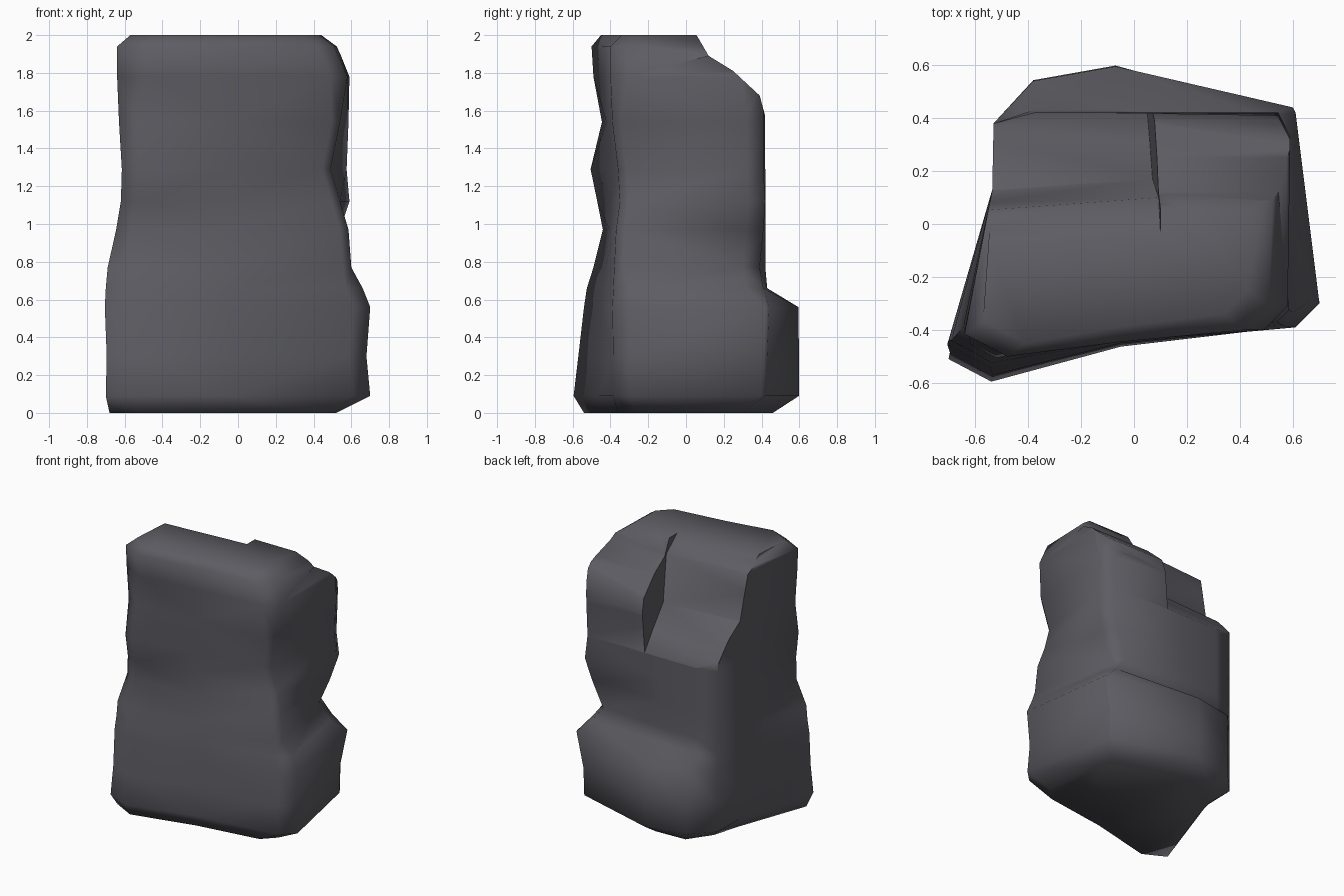
import bpy, bmesh, math

if "Cube" in bpy.data.objects:
    bpy.data.objects.remove(bpy.data.objects["Cube"])

stone = bpy.data.materials.new("dark grey stone")
stone.diffuse_color = (0.108, 0.108, 0.125, 1)
stone.use_nodes = True
stone.node_tree.nodes["Principled BSDF"].inputs["Base Color"].default_value = stone.diffuse_color


def make_object(name, bm):
    bmesh.ops.recalc_face_normals(bm, faces=bm.faces[:])
    mesh = bpy.data.meshes.new(name)
    bm.to_mesh(mesh)
    bm.free()
    obj = bpy.data.objects.new(name, mesh)
    bpy.context.collection.objects.link(obj)
    mesh.materials.append(stone)
    return obj


# Boulder body: z, left x, front-left y, right x, front-right y,
# back-right x, back-right y, back y
LEVELS = [
    (0.00, -.68, -.54, .52, -.36, .49, .30, .46),
    (0.09, -.70, -.595, .70, -.385, .56, .42, .598),
    (0.30, -.695, -.57, .68, -.385, .56, .43, .598),
    (0.56, -.705, -.54, .70, -.39, .61, .44, .595),
    (0.66, -.70, -.525, .66, -.385, .54, .41, .43),
    (0.77, -.69, -.49, .60, -.38, .46, .39, .42),
    (0.97, -.645, -.44, .585, -.37, .54, .41, .42),
    (1.12, -.62, -.47, .54, -.35, .59, .42, .42),
    (1.29, -.615, -.505, .49, -.36, .575, .41, .42),
    (1.54, -.63, -.445, .54, -.39, .585, .41, .42),
    (1.78, -.64, -.49, .58, -.40, .59, .41, .42),
    (1.94, -.64, -.50, .51, -.40, .53, .40, .41),
    (2.00, -.57, -.45, .43, -.34, .45, .38, .39),
]


def outline(z, xl, yf, xr, yfr, xbr, ybr, yb):
    base = yb > .5
    br = .02 if base else .09             # back-right corner cut
    fr = .045 if .7 < z < 1.6 else .09    # front-right corner cut
    fl = .05 if .7 < z < 1.6 else .085    # front-left corner cut
    pts = [
        (xl, yf + fl), (xl + fl * 1.9, yf), (-.05, yf * .3 + yfr * .7 - .015),
        (xr - fr, yfr), (xr, yfr + fr),
        (xbr, ybr - br), (xbr - br * .5, ybr), (-.07, yb),
        (-.38, yb - .055 if base else yb), (-.53, .38), (-.535, .13),
    ]
    if z == 0:                            # undercut at back left
        pts[8:] = [(-.31, .45), (-.43, .28), (-.48, .10)]
    return pts


bm = bmesh.new()
rings = [[bm.verts.new((x, y, lv[0])) for x, y in outline(*lv)] for lv in LEVELS]
for a, b in zip(rings, rings[1:]):
    n = len(a)
    for i in range(n):
        j = (i + 1) % n
        bm.faces.new((a[i], a[j], b[j], b[i]))
bm.faces.new(rings[0][::-1])
bm.faces.new(rings[-1])
bmesh.ops.triangulate(bm, faces=bm.faces[:])
boulder = make_object("boulder", bm)


# Cutters: y-z profile swept along x; skew leans the end wall, turn angles the cut
def cutter(name, x0, x1, profile, skew, turn):
    pts = profile + [(0.9, profile[-1][1]), (0.9, 2.3), (profile[0][0], 2.3)]
    bm = bmesh.new()
    lo = [bm.verts.new((x0, y, z)) for y, z in pts]
    hi = [bm.verts.new((x1 + skew * (2 - z), y + (turn if z > 1.5 else 0), z))
          for y, z in pts]
    n = len(pts)
    for i in range(n):
        j = (i + 1) % n
        bm.faces.new((lo[i], lo[j], hi[j], hi[i]))
    bm.faces.new(lo[::-1])
    bm.faces.new(hi)
    bmesh.ops.triangulate(bm, faces=bm.faces[:])
    obj = make_object(name, bm)
    obj.hide_render = True
    return obj


cutters = [
    # sloping right shoulder
    cutter("shoulder_cutter", -.03, 1.0,
           [(.05, 2.01), (.12, 1.89), (.25, 1.81), (.39, 1.68), (.425, 1.55)], 0, 0),
    # stepped hollow at back left
    cutter("hollow_cutter", -1.0, .10,
           [(-.13, 2.01), (.02, 1.90), (.09, 1.57), (.31, 1.42), (.43, 1.28)], -.07, .08),
]

bpy.context.view_layer.objects.active = boulder
boulder.select_set(True)
for c in cutters:
    c.select_set(False)
    mod = boulder.modifiers.new(c.name, 'BOOLEAN')
    mod.operation = 'DIFFERENCE'
    mod.solver = 'EXACT'
    mod.object = c
    bpy.ops.object.modifier_apply(modifier=mod.name)
for c in cutters:
    bpy.data.objects.remove(c)

# Soft shading, keeping only hard breaks
bpy.ops.object.shade_smooth_by_angle(angle=math.radians(75))
